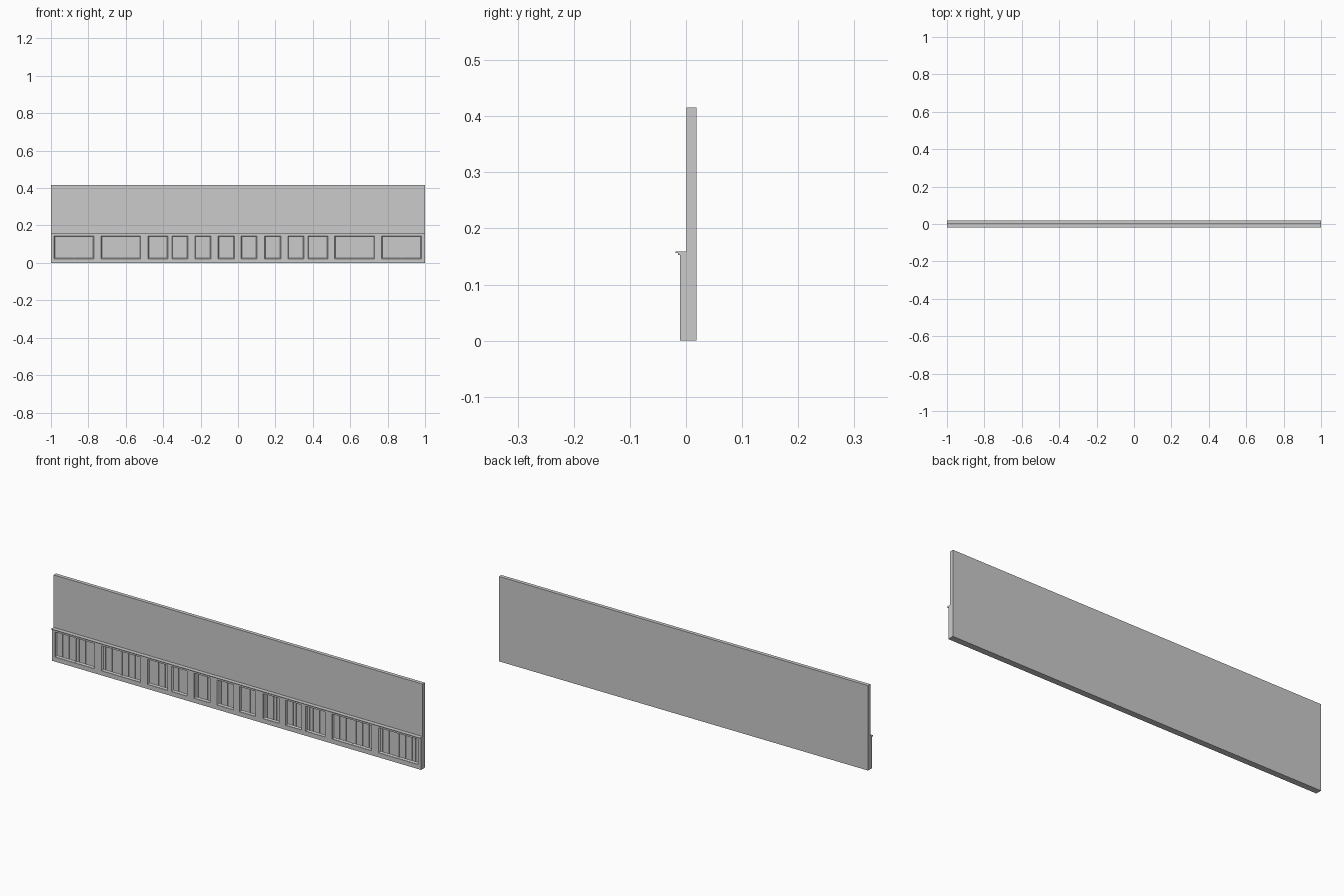
import bpy
import bmesh

cube = bpy.data.objects.get("Cube")
if cube:
    bpy.data.objects.remove(cube)

grey = bpy.data.materials.new("pale grey paint")
grey.use_nodes = True
grey.diffuse_color = (0.6, 0.6, 0.6, 1)
grey.node_tree.nodes["Principled BSDF"].inputs["Base Color"].default_value = (0.6, 0.6, 0.6, 1)


def finish(name, bm):
    bmesh.ops.recalc_face_normals(bm, faces=bm.faces)
    mesh = bpy.data.meshes.new(name)
    bm.to_mesh(mesh)
    bm.free()
    mesh.materials.append(grey)
    obj = bpy.data.objects.new(name, mesh)
    bpy.context.collection.objects.link(obj)
    return obj


def add_box(bm, x, y, z):
    """Add a box spanning the given (low, high) ranges."""
    verts = bmesh.ops.create_cube(bm, size=1)["verts"]
    for v in verts:
        v.co = [r[0] if c < 0 else r[1] for c, r in zip(v.co, (x, y, z))]


def box(name, x, y, z):
    bm = bmesh.new()
    add_box(bm, x, y, z)
    return finish(name, bm)


FRONT, RECESS, WALL, BACK = -0.011, -0.002, 0.001, 0.019
LOW, HIGH, CAP = 0.022, 0.145, 0.156

# Openings along the panelling, as left and right edges
openings = [(-0.984, -0.77), (-0.733, -0.52), (-0.482, -0.375), (-0.354, -0.268),
            (-0.231, -0.145), (-0.107, -0.018), (0.016, 0.102), (0.143, 0.229),
            (0.266, 0.352), (0.373, 0.48), (0.517, 0.731), (0.768, 0.982)]

# Main wall and the two long rails
box("wall", (-1, 1), (WALL, BACK), (0, 0.416))
box("bottom_rail", (-1, 1), (FRONT, WALL), (0, LOW))
box("top_rail", (-1, 1), (FRONT, WALL), (HIGH, CAP))

# Upright stiles fill the gaps between openings
bm = bmesh.new()
edges = [-1] + [x for pair in openings for x in pair] + [1]
for left, right in zip(edges[::2], edges[1::2]):
    add_box(bm, (left, right), (FRONT, WALL), (LOW, HIGH))
finish("stiles", bm)

# Sloped mouldings around each opening
bm = bmesh.new()
for left, right in openings:
    rings = []
    for inset, y in ((0, -0.008), (0.005, RECESS)):
        a, b, c, d = left + inset, right - inset, LOW + inset, HIGH - inset
        rings.append([bm.verts.new(p) for p in
                      ((a, y, c), (b, y, c), (b, y, d), (a, y, d))])
    outer, inner = rings
    for i in range(4):
        j = (i + 1) % 4
        bm.faces.new((outer[i], outer[j], inner[j], inner[i]))
finish("panel_mouldings", bm)

# Recessed boards with fine gaps; wide openings get a centre bar
boards, bars = bmesh.new(), bmesh.new()
for left, right in openings:
    count = round((right - left) / 0.018)
    step = (right - left) / count
    for i in range(count):
        x = left + i * step
        add_box(boards, (x + 0.0006, x + step - 0.0006), (RECESS, WALL), (LOW, HIGH))
    if right - left > 0.15:
        mid = (left + right) / 2
        add_box(bars, (mid - 0.002, mid + 0.002), (-0.005, WALL), (LOW, HIGH))
finish("recessed_boards", boards)
finish("centre_bars", bars)

# Projecting cap rail with a small moulding below
box("cap_rail", (-1, 1), (-0.019, WALL), (CAP, 0.159))
box("cap_moulding", (-1, 1), (-0.014, FRONT), (0.153, CAP))
